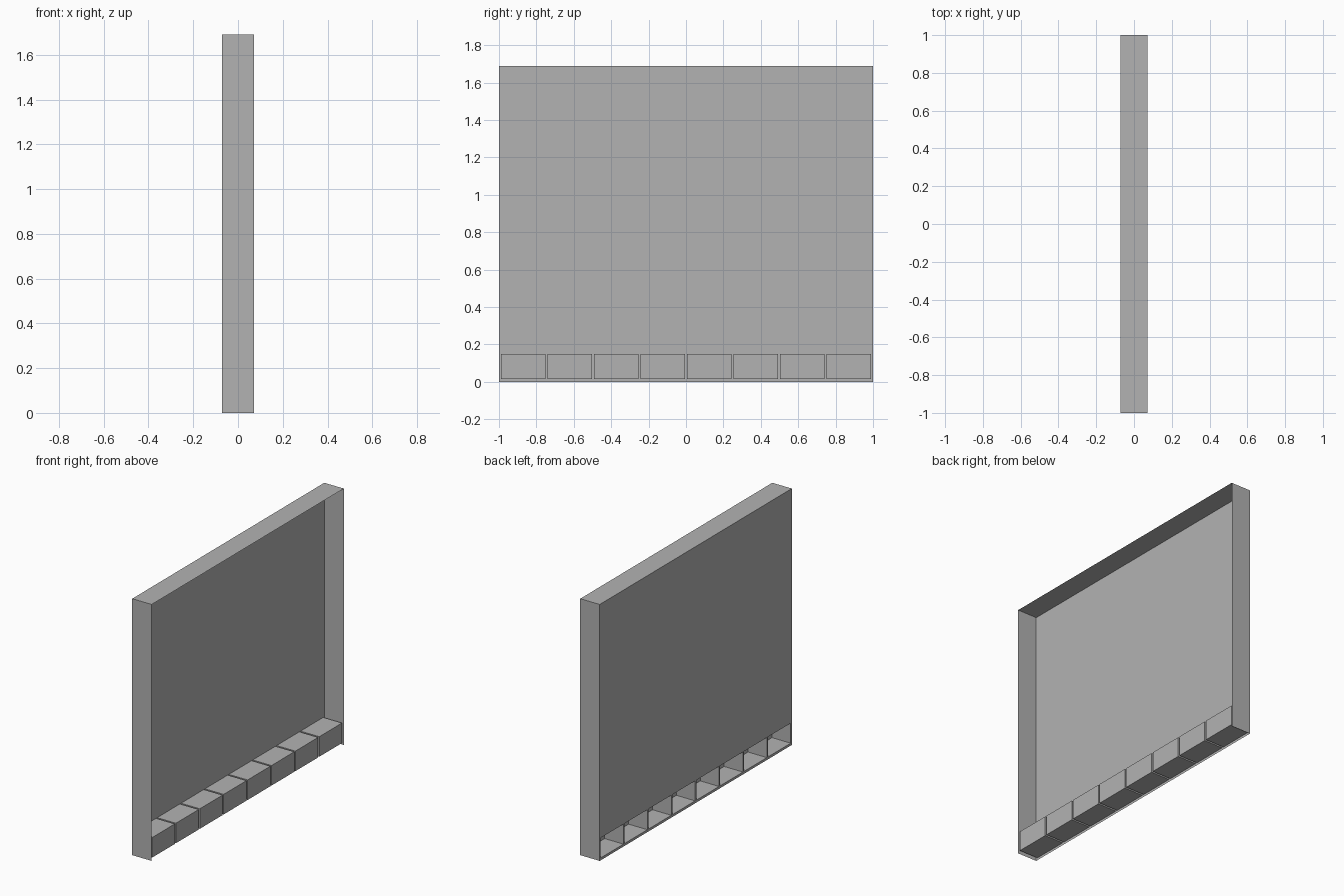
import bpy
import bmesh

if "Cube" in bpy.data.objects:
    bpy.data.objects.remove(bpy.data.objects["Cube"], do_unlink=True)

grey = bpy.data.materials.new("plain_grey")
grey.use_nodes = True
colour = (0.448, 0.448, 0.448, 1)
grey.diffuse_color = colour
grey.node_tree.nodes["Principled BSDF"].inputs["Base Color"].default_value = colour

HALF_DEPTH = 0.071
HALF_LENGTH = 1.0
HEIGHT = 1.69
BOX_COUNT = 8
BOX_WIDTH = 0.237
PITCH = 0.2488
BOX_LOW, BOX_HIGH = 0.016, 0.148
BOX_FRONT = 0.066


def finish(name, bm):
    mesh = bpy.data.meshes.new(name)
    bm.to_mesh(mesh)
    bm.free()
    mesh.materials.append(grey)
    obj = bpy.data.objects.new(name, mesh)
    bpy.context.collection.objects.link(obj)
    return obj


def quad(bm, *points):
    return bm.faces.new([bm.verts.new(p) for p in points])


def open_box(name, lower, upper, open_sides):
    """Thin-walled box whose faces along the given directions are left open."""
    bm = bmesh.new()
    bmesh.ops.create_cube(bm, size=1)
    for v in bm.verts:
        for axis in range(3):
            v.co[axis] = upper[axis] if v.co[axis] > 0 else lower[axis]
    bm.normal_update()
    gone = [f for f in bm.faces
            if any(f.normal[axis] * sign > 0.9 for axis, sign in open_sides)]
    bmesh.ops.delete(bm, geom=gone, context='FACES')
    return finish(name, bm)


# Thin surround: two end walls and the top
open_box("surround", (-HALF_DEPTH, -HALF_LENGTH, 0),
         (HALF_DEPTH, HALF_LENGTH, HEIGHT), [(0, 1), (0, -1), (2, -1)])

# Row of boxes, open towards the panel side
edges = [-HALF_LENGTH]
for i in range(BOX_COUNT):
    middle = (i - (BOX_COUNT - 1) / 2) * PITCH
    start, end = middle - BOX_WIDTH / 2, middle + BOX_WIDTH / 2
    edges += [start, end]
    open_box(f"bottom_box_{i + 1}", (-HALF_DEPTH, start, BOX_LOW),
             (BOX_FRONT, end, BOX_HIGH), [(0, -1)])
edges.append(HALF_LENGTH)

# Large panel with an opening into each box
bm = bmesh.new()
levels = [0, BOX_LOW, BOX_HIGH, HEIGHT]
for row, (low, high) in enumerate(zip(levels, levels[1:])):
    # solid strips span the full length; the box row keeps only its dividers
    spans = list(zip(edges, edges[1:]))[::2] if row == 1 else [(-HALF_LENGTH, HALF_LENGTH)]
    for a, b in spans:
        quad(bm, (-HALF_DEPTH, b, low), (-HALF_DEPTH, a, low),
             (-HALF_DEPTH, a, high), (-HALF_DEPTH, b, high))
bmesh.ops.remove_doubles(bm, verts=bm.verts, dist=0.0001)
finish("panel", bm)
